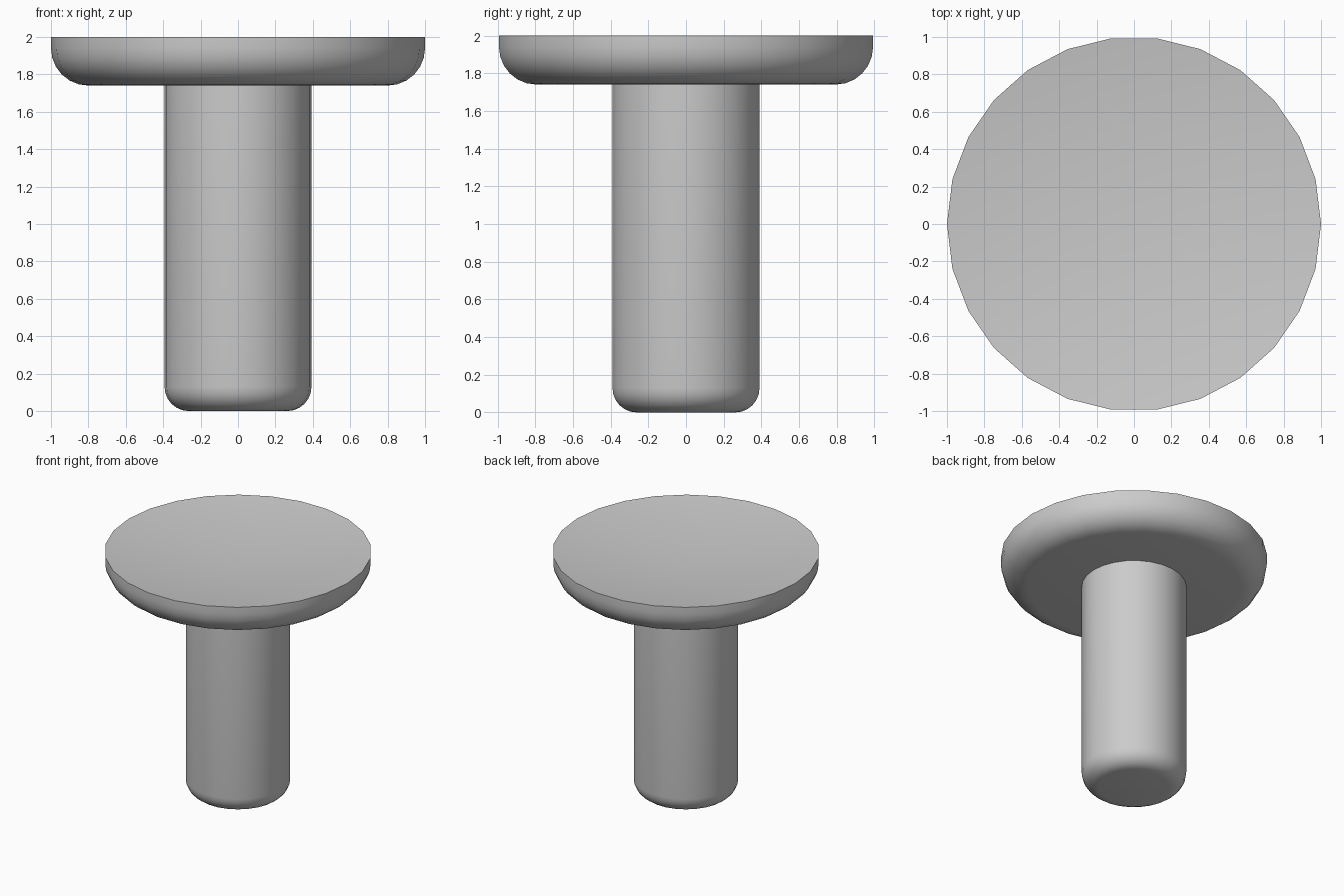
import bpy, bmesh
from math import sin, cos, pi, radians

cube = bpy.data.objects.get("Cube")
if cube:
    bpy.data.objects.remove(cube)

SIDES = 26

grey = bpy.data.materials.new("plain_grey")
grey.use_nodes = True
colour = (0.6, 0.6, 0.6, 1)
grey.diffuse_color = colour
grey.node_tree.nodes["Principled BSDF"].inputs["Base Color"].default_value = colour


def rounded_corner(radius, bottom, fillet, steps=6):
    """Profile of a bottom edge rounded from the flat base to the wall."""
    return [(radius - fillet + fillet * sin(a), bottom + fillet - fillet * cos(a))
            for a in (i * pi / 2 / steps for i in range(steps + 1))]


def lathe(name, profile, start_z, end_z):
    """Spin a profile of (radius, height) and close both ends with fans."""
    bm = bmesh.new()
    rings = [[bm.verts.new((r * cos(2 * pi * i / SIDES), r * sin(2 * pi * i / SIDES), z))
              for i in range(SIDES)] for r, z in profile]
    low, high = bm.verts.new((0, 0, start_z)), bm.verts.new((0, 0, end_z))
    for i in range(SIDES):
        j = (i + 1) % SIDES
        for a, b in zip(rings, rings[1:]):
            bm.faces.new((a[i], a[j], b[j], b[i]))
        bm.faces.new((low, rings[0][j], rings[0][i]))
        bm.faces.new((high, rings[-1][i], rings[-1][j]))
    mesh = bpy.data.meshes.new(name)
    bm.to_mesh(mesh)
    bm.free()
    mesh.materials.append(grey)
    obj = bpy.data.objects.new(name, mesh)
    bpy.context.collection.objects.link(obj)
    bpy.ops.object.select_all(action='DESELECT')
    obj.select_set(True)
    bpy.context.view_layer.objects.active = obj
    bpy.ops.object.shade_smooth_by_angle(angle=radians(35))
    return obj


# Round shaft with a softened foot
lathe("shaft", rounded_corner(0.393, 0, 0.13) + [(0.393, 1.75)], 0, 1.75)

# Wide head with a rounded underside and a shallow conical hollow on top
lathe("head", rounded_corner(1.0, 1.74, 0.2) + [(1.0, 2.0)], 1.74, 1.87)
